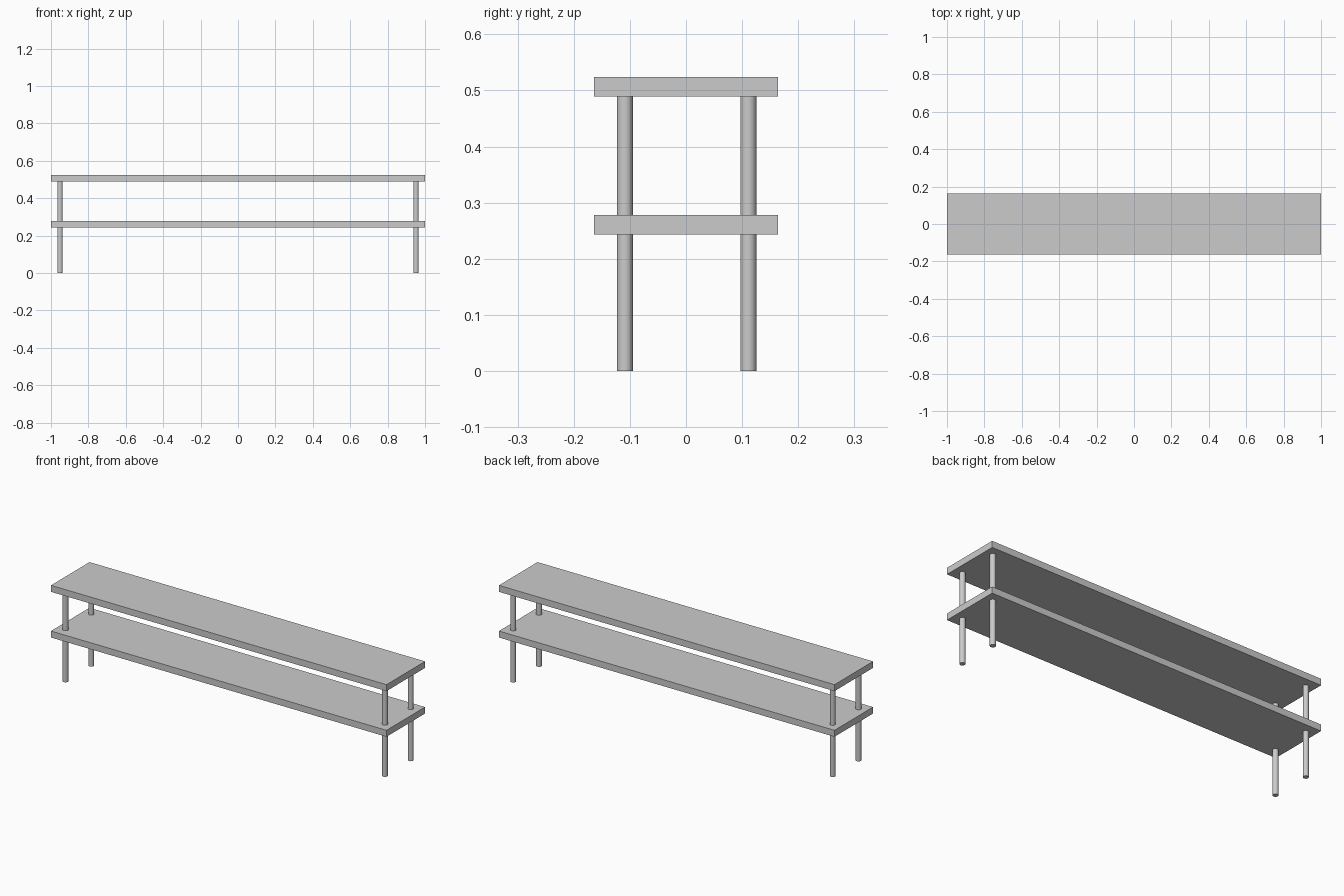
import bpy
from math import radians

if "Cube" in bpy.data.objects:
    bpy.data.objects.remove(bpy.data.objects["Cube"])

LENGTH, DEPTH, THICK = 2.0, 0.328, 0.035
LEG_R, LEG_X = 0.0143, 0.952


def board(name, z_bottom):
    bpy.ops.mesh.primitive_cube_add(size=1, location=(0, 0, z_bottom + THICK / 2))
    ob = bpy.context.object
    ob.name = name
    ob.scale = (LENGTH, DEPTH, THICK)
    bpy.ops.object.transform_apply(location=False, rotation=False, scale=True)


def leg(name, x, y, height):
    bpy.ops.mesh.primitive_cylinder_add(vertices=32, radius=LEG_R, depth=height,
                                        location=(x, y, height / 2))
    bpy.context.object.name = name
    bpy.ops.object.shade_smooth_by_angle(angle=radians(30))


# Two long boards
board("lower_shelf", 0.243)
board("top_board", 0.489)

# Four round legs, running through the lower shelf up to the top board
for side, x in (("left", -LEG_X), ("right", LEG_X)):
    for end, y in (("front", -0.109), ("back", 0.111)):
        leg(f"{end}_{side}_leg", x, y, 0.489)
